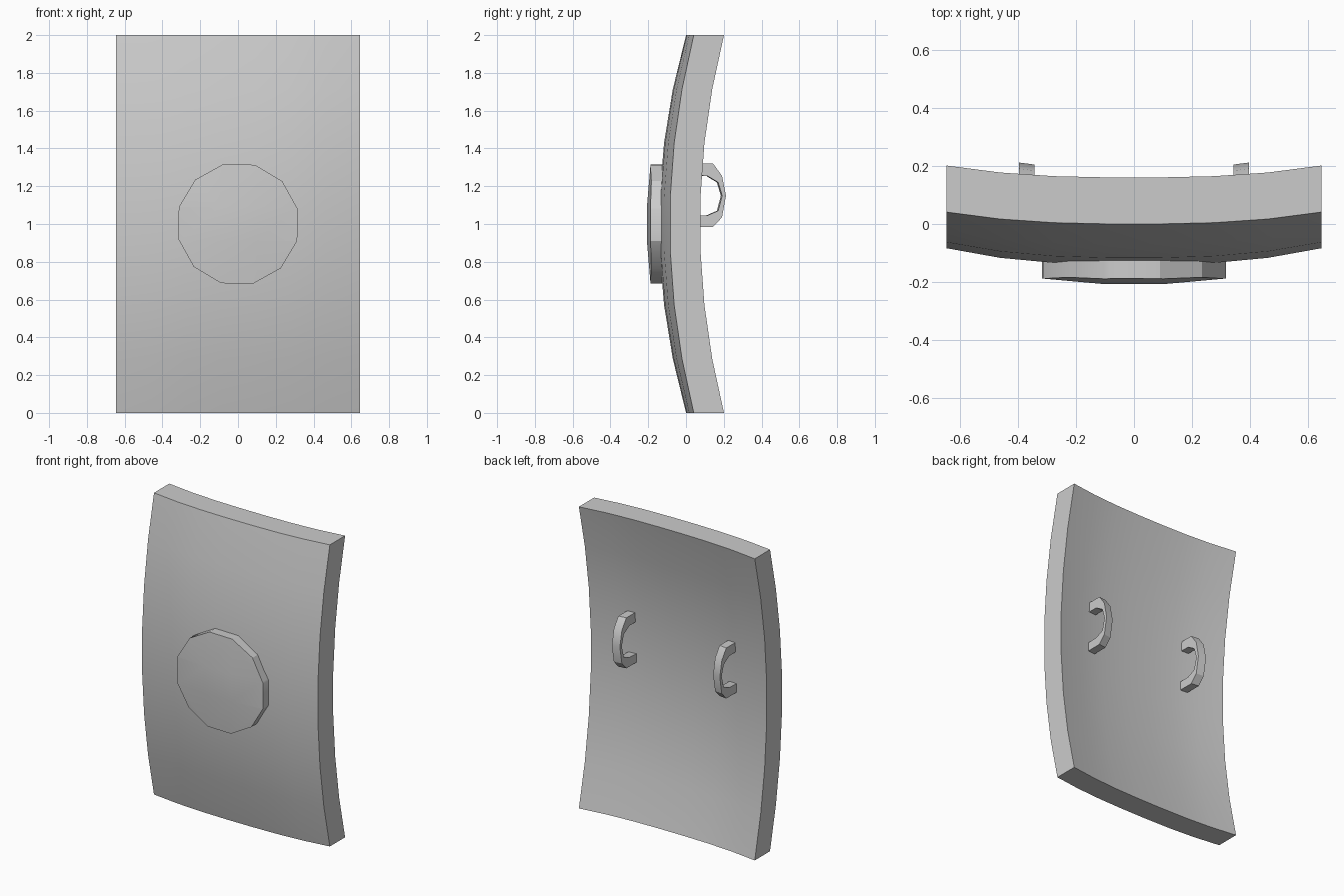
import bpy, bmesh, math

if "Cube" in bpy.data.objects:
    bpy.data.objects.remove(bpy.data.objects["Cube"])

grey = bpy.data.materials.new("plain grey")
grey.diffuse_color = (0.6, 0.6, 0.6, 1)
grey.use_nodes = True
grey.node_tree.nodes["Principled BSDF"].inputs["Base Color"].default_value = grey.diffuse_color


def finish(bm, name):
    bmesh.ops.recalc_face_normals(bm, faces=bm.faces)
    mesh = bpy.data.meshes.new(name)
    bm.to_mesh(mesh)
    bm.free()
    mesh.materials.append(grey)
    ob = bpy.data.objects.new(name, mesh)
    bpy.context.collection.objects.link(ob)
    bpy.ops.object.select_all(action='DESELECT')
    ob.select_set(True)
    bpy.context.view_layer.objects.active = ob
    bpy.ops.object.shade_smooth_by_angle(angle=math.radians(30))
    return ob


# Curved shield slab: a 7 x 7 grid bowed both ways, then thickened backwards
N, HALF_W, THICK = 7, 0.645, 0.16


def bow(x, z):
    u, v = abs(x) / HALF_W, abs(z - 1)
    rise = 0.14 * max(0, v * v - 1 / 49) * 49 / 48
    return -0.14 + rise + (0.057 - 0.016 * v * v) * u ** 2.6


bm = bmesh.new()
grid = []
for j in range(N + 1):
    row = []
    for i in range(N + 1):
        x, z = HALF_W * (2 * i / N - 1), 2 * j / N
        row.append(bm.verts.new((x, bow(x, z), z)))
    grid.append(row)
for j in range(N):
    for i in range(N):
        bm.faces.new((grid[j][i], grid[j][i + 1], grid[j + 1][i + 1], grid[j + 1][i]))
out = bmesh.ops.extrude_face_region(bm, geom=bm.faces[:], use_keep_orig=True)
bmesh.ops.translate(bm, vec=(0, THICK, 0),
                    verts=[g for g in out["geom"] if isinstance(g, bmesh.types.BMVert)])
finish(bm, "shield_plate")

# Twelve-sided boss with a gently faceted front
bm = bmesh.new()
ring = []
for k in range(12):
    a = math.radians(14 + 30 * k)
    ring.append(bm.verts.new((0.326 * math.cos(a), 0, 1 + 0.326 * math.sin(a))))
bm.faces.new(ring)
for co, no in (((0.1, 0, 0), (1, 0, 0)), ((-0.1, 0, 0), (1, 0, 0)),
               ((0, 0, 1.09), (0, 0, 1)), ((0, 0, 0.91), (0, 0, 1))):
    bmesh.ops.bisect_plane(bm, geom=bm.verts[:] + bm.edges[:] + bm.faces[:],
                           plane_co=co, plane_no=no)
for v in bm.verts:
    v.co.y = (-0.207 + 0.09 * max(0, abs(v.co.x) - 0.1)
              + 0.085 * max(0, abs(v.co.z - 1) - 0.09))
out = bmesh.ops.extrude_face_region(bm, geom=bm.faces[:], use_keep_orig=True)
for g in out["geom"]:
    if isinstance(g, bmesh.types.BMVert):
        g.co.y = -0.06
finish(bm, "front_boss")

# Two D-shaped grips on the back, splayed slightly to follow the plate
OUTER = [(0.01, 1.32), (0.14, 1.32), (0.187, 1.255), (0.208, 1.15),
         (0.187, 1.035), (0.14, 0.985), (0.01, 0.985)]
INNER = [(0.01, 1.257), (0.11, 1.255), (0.167, 1.22), (0.188, 1.15),
         (0.167, 1.07), (0.11, 1.045), (0.01, 1.042)]
for name, side in (("left_grip", -1), ("right_grip", 1)):
    bm = bmesh.new()

    def loop(points, d):
        return [bm.verts.new((side * (0.369 + d), y + 0.13 * d, z)) for y, z in points]

    # Four matching loops joined into a rectangular section
    loops = [loop(OUTER, -0.027), loop(OUTER, 0.027), loop(INNER, 0.027), loop(INNER, -0.027)]
    for a, b in zip(loops, loops[1:] + loops[:1]):
        for i in range(len(OUTER) - 1):
            bm.faces.new((a[i], a[i + 1], b[i + 1], b[i]))
    for end in (0, -1):
        bm.faces.new([l[end] for l in loops])
    finish(bm, name)
